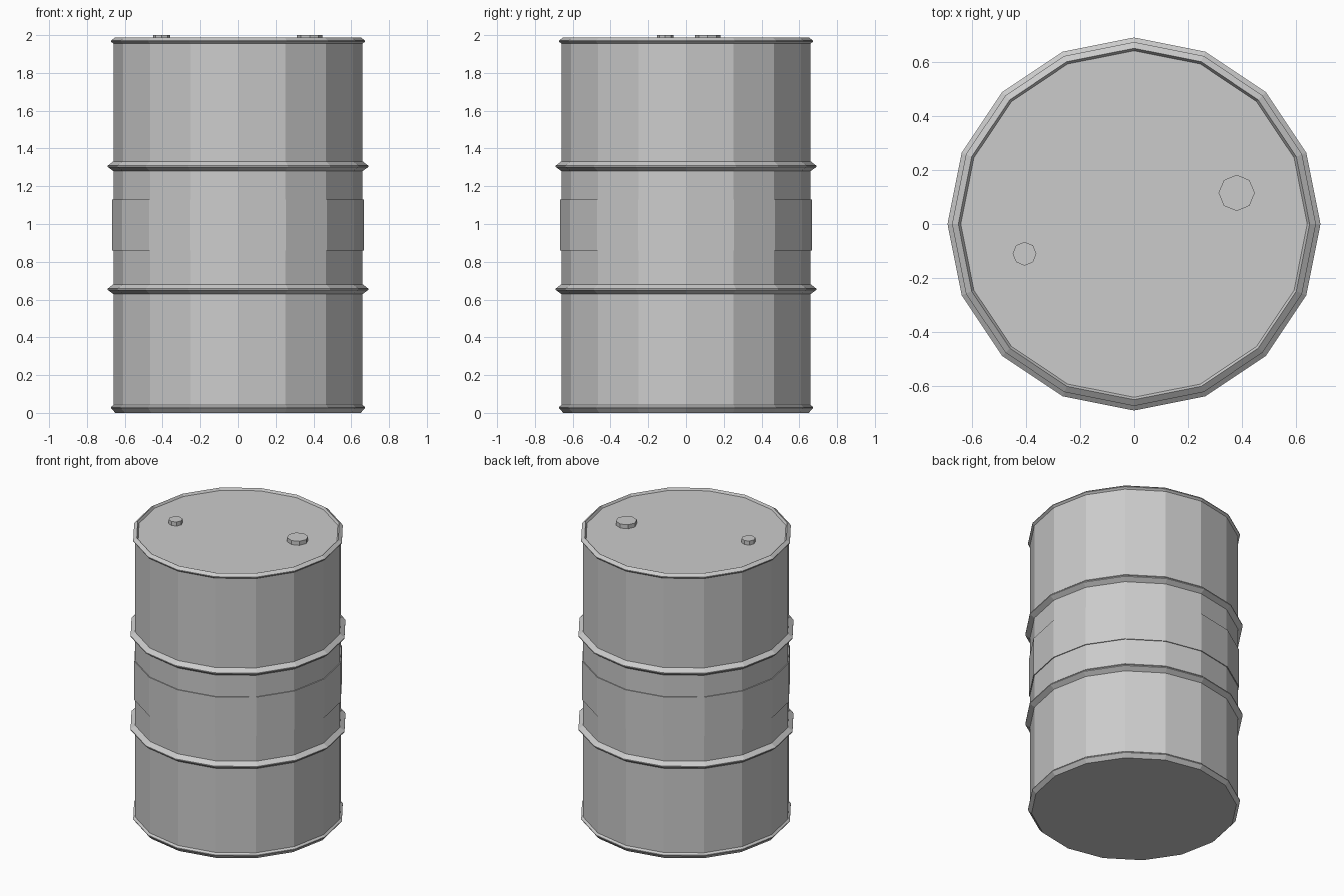
import bpy
import bmesh
from math import cos, sin, tau

cube = bpy.data.objects.get("Cube")
if cube:
    bpy.data.objects.remove(cube, do_unlink=True)

SIDES = 16

# Single painted-metal colour
grey = bpy.data.materials.new("light grey metal")
grey.use_nodes = True
colour = (0.6, 0.6, 0.6, 1)
grey.diffuse_color = colour
grey.node_tree.nodes["Principled BSDF"].inputs["Base Color"].default_value = colour


def lathe(name, profile, sides, centre=(0, 0), caps=True):
    """Spin a list of (radius, z) points around a vertical axis, flat shaded."""
    bm = bmesh.new()
    rings = [[bm.verts.new((centre[0] + r * cos(tau * i / sides),
                            centre[1] + r * sin(tau * i / sides), z))
              for i in range(sides)] for r, z in profile]
    pairs = list(zip(rings, rings[1:]))
    if not caps:
        pairs.append((rings[-1], rings[0]))
    for low, high in pairs:
        for i in range(sides):
            j = (i + 1) % sides
            bm.faces.new((low[i], low[j], high[j], high[i]))
    if caps:
        bm.faces.new(rings[0][::-1])
        bm.faces.new(rings[-1])
    bmesh.ops.recalc_face_normals(bm, faces=bm.faces)
    mesh = bpy.data.meshes.new(name)
    bm.to_mesh(mesh)
    bm.free()
    mesh.materials.append(grey)
    obj = bpy.data.objects.new(name, mesh)
    bpy.context.collection.objects.link(obj)
    return obj


WALL = 0.66


def rib(z):
    """Profile points of a raised hoop."""
    return [(WALL, z - 0.027), (0.69, z - 0.005), (0.69, z + 0.002), (WALL, z + 0.025)]


# Drum shell with chimes, two hoops and a recessed lid
shell = [(0.65, 0), (0.673, 0.026), (0.673, 0.031), (WALL, 0.042)]
shell += rib(0.656) + rib(1.307)
shell += [(WALL, 1.955), (0.673, 1.966), (0.673, 1.971), (0.65, 1.988), (0.641, 1.972)]
lathe("drum_body", shell, SIDES)

# Thin label band wrapped around the middle
lathe("label_band", [(0.65, 0.86), (0.666, 0.86), (0.666, 1.13), (0.65, 1.13)],
      SIDES, caps=False)

# Bung caps on the lid
for name, radius, centre in (("large_bung", 0.067, (0.38, 0.115)),
                             ("small_bung", 0.044, (-0.405, -0.11))):
    lathe(name, [(radius, 1.965), (radius, 2.0)], 8, centre)
